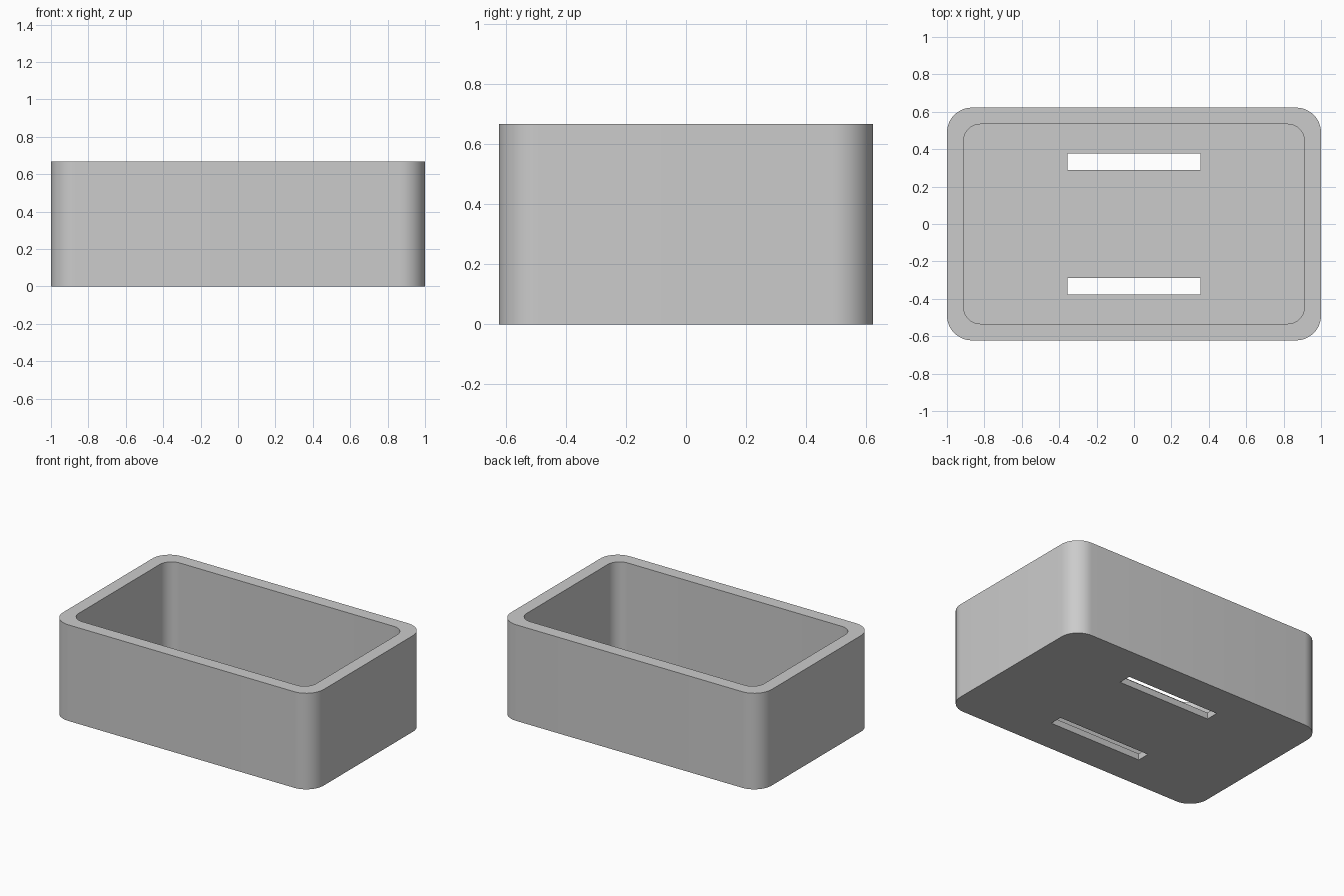
import bpy
import bmesh
import math

cube = bpy.data.objects.get("Cube")
if cube:
    bpy.data.objects.remove(cube, do_unlink=True)

UNIT = 2 / 45  # the tray is 45 units long
LENGTH, WIDTH, HEIGHT = 45 * UNIT, 28 * UNIT, 15 * UNIT
WALL, FLOOR = 2 * UNIT, UNIT

grey = bpy.data.materials.new("light grey")
grey.use_nodes = True
colour = (0.6, 0.6, 0.6, 1)
grey.diffuse_color = colour
grey.node_tree.nodes["Principled BSDF"].inputs["Base Color"].default_value = colour


def block(name, size, bottom, y=0, radius=0):
    """Box standing at the given height, with its upright edges rounded."""
    bm = bmesh.new()
    bmesh.ops.create_cube(bm, size=1)
    for v in bm.verts:
        v.co.x *= size[0]
        v.co.y = v.co.y * size[1] + y
        v.co.z = (v.co.z + 0.5) * size[2] + bottom
    if radius:
        upright = [e for e in bm.edges
                   if abs(e.verts[0].co.z - e.verts[1].co.z) > 0.01]
        bmesh.ops.bevel(bm, geom=upright, offset=radius, segments=12,
                        profile=0.5, affect='EDGES')
    mesh = bpy.data.meshes.new(name)
    bm.to_mesh(mesh)
    bm.free()
    mesh.materials.append(grey)
    obj = bpy.data.objects.new(name, mesh)
    bpy.context.collection.objects.link(obj)
    return obj


def cut(target, cutter):
    """Subtract the cutter from the target and discard it."""
    cutter.hide_render = True
    mod = target.modifiers.new("cut", 'BOOLEAN')
    mod.operation = 'DIFFERENCE'
    mod.solver = 'EXACT'
    mod.object = cutter
    bpy.context.view_layer.objects.active = target
    bpy.ops.object.modifier_apply(modifier=mod.name)
    bpy.data.objects.remove(cutter, do_unlink=True)


# Tray body with rounded corners
tray = block("tray", (LENGTH, WIDTH, HEIGHT), 0, radius=3 * UNIT)

# Open inside
cut(tray, block("hollow", (LENGTH - 2 * WALL, WIDTH - 2 * WALL, HEIGHT),
                FLOOR, radius=2 * UNIT))

# Two strap slots through the floor
for side in (-1, 1):
    cut(tray, block("slot", (16 * UNIT, 2 * UNIT, 4 * FLOOR),
                    -2 * FLOOR, y=side * 7.5 * UNIT))

bpy.ops.object.select_all(action='DESELECT')
tray.select_set(True)
bpy.context.view_layer.objects.active = tray
bpy.ops.object.shade_smooth_by_angle(angle=math.radians(30))
